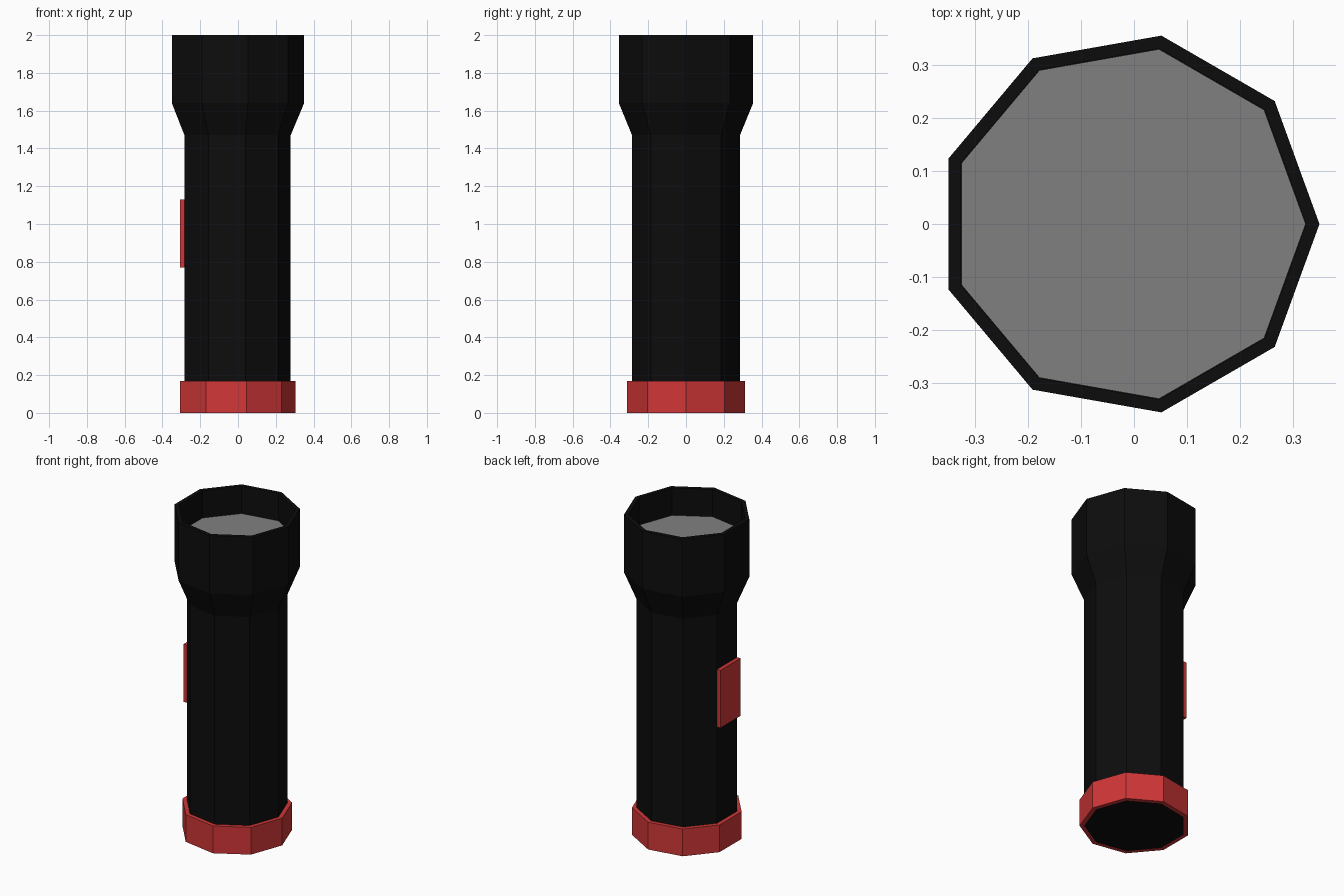
import bpy
import bmesh
from math import cos, sin, tau

SIDES = 9
AXIS_X = -0.011

cube = bpy.data.objects.get("Cube")
if cube:
    bpy.data.objects.remove(cube, do_unlink=True)


def make_material(name, color):
    mat = bpy.data.materials.new(name)
    mat.use_nodes = True
    mat.diffuse_color = (*color, 1)
    mat.node_tree.nodes["Principled BSDF"].inputs["Base Color"].default_value = (*color, 1)
    return mat


def finish(name, bm, mat):
    bmesh.ops.recalc_face_normals(bm, faces=bm.faces)
    mesh = bpy.data.meshes.new(name)
    bm.to_mesh(mesh)
    bm.free()
    mesh.materials.append(mat)
    obj = bpy.data.objects.new(name, mesh)
    bpy.context.collection.objects.link(obj)
    return obj


def lathe(name, profile, mat, closed=False):
    """Turn (radius, height) points into a nine-sided shell, capped at both ends or closed on itself."""
    bm = bmesh.new()
    rings = []
    for r, z in profile:
        rings.append([bm.verts.new((AXIS_X + r * cos(tau * i / SIDES), r * sin(tau * i / SIDES), z))
                      for i in range(SIDES)])
    pairs = list(zip(rings, rings[1:]))
    if closed:
        pairs.append((rings[-1], rings[0]))
    else:
        bm.faces.new(rings[0])
        bm.faces.new(rings[-1])
    for a, b in pairs:
        for i in range(SIDES):
            j = (i + 1) % SIDES
            bm.faces.new((a[i], a[j], b[j], b[i]))
    return finish(name, bm, mat)


def box(name, low, high, mat):
    bm = bmesh.new()
    bmesh.ops.create_cube(bm, size=1)
    for v in bm.verts:
        v.co = [h if c > 0 else l for c, l, h in zip(v.co, low, high)]
    return finish(name, bm, mat)


black = make_material("black plastic", (0.0038, 0.0038, 0.0038))
red = make_material("red plastic", (0.63, 0.037, 0.038))
grey = make_material("grey lens", (0.216, 0.216, 0.216))

# Barrel, flared head and recessed mouth
lathe("body", [(0.29, 0), (0.29, 1.47), (0.361, 1.64), (0.361, 2),
               (0.336, 2), (0.336, 1.825)], black)

# Lens plate at the bottom of the mouth
lathe("lens", [(0.335, 1.826), (0.335, 1.83)], grey)

# Tail band around the base
lathe("tail_band", [(0.29, 0), (0.316, 0), (0.316, 0.17), (0.29, 0.17)], red, closed=True)

# Switch covering one flat of the barrel
box("switch", (-0.306, -0.099, 0.77), (-0.28, 0.099, 1.13), red)
